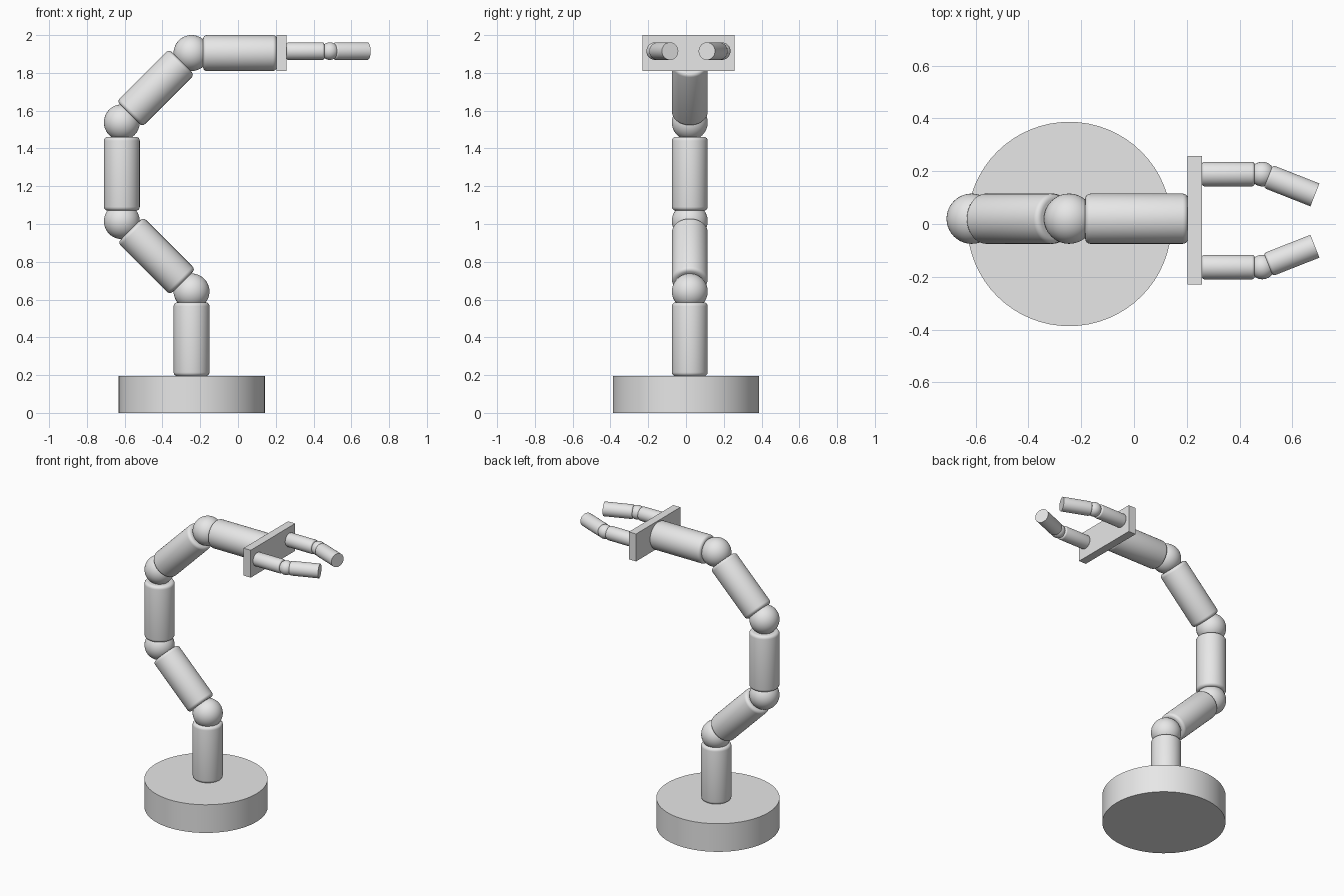
import bpy
import bmesh
import math
from mathutils import Vector, Matrix

cube = bpy.data.objects.get("Cube")
if cube:
    bpy.data.objects.remove(cube, do_unlink=True)

# Single light grey material
grey = bpy.data.materials.new("light_grey")
grey.use_nodes = True
grey.diffuse_color = (0.8, 0.8, 0.8, 1)
grey.node_tree.nodes["Principled BSDF"].inputs["Base Color"].default_value = (0.8, 0.8, 0.8, 1)


def finish(name, bm, loc, smooth=True):
    mesh = bpy.data.meshes.new(name)
    bm.to_mesh(mesh)
    bm.free()
    mesh.materials.append(grey)
    obj = bpy.data.objects.new(name, mesh)
    bpy.context.collection.objects.link(obj)
    obj.location = loc
    if smooth:
        bpy.ops.object.select_all(action="DESELECT")
        obj.select_set(True)
        bpy.context.view_layer.objects.active = obj
        bpy.ops.object.shade_smooth_by_angle(angle=math.radians(35))
    return obj


def rod(name, center, direction, length, radius, bevel=0.0, both_ends=True):
    """Cylinder along a direction, with rounded rims (start rim only if not both_ends)."""
    bm = bmesh.new()
    bmesh.ops.create_cone(bm, cap_ends=True, segments=64, radius1=radius,
                          radius2=radius, depth=length)
    if bevel:
        rims = [e for e in bm.edges
                if abs(e.verts[0].co.z - e.verts[1].co.z) < 1e-5
                and (both_ends or e.verts[0].co.z < 0)]
        bmesh.ops.bevel(bm, geom=rims, offset=bevel, segments=4, profile=0.5,
                        affect="EDGES")
    turn = Vector(direction).to_track_quat("Z", "Y").to_matrix().to_4x4()
    bmesh.ops.transform(bm, matrix=turn, verts=bm.verts)
    return finish(name, bm, center)


def ball(name, center, radius):
    bm = bmesh.new()
    bmesh.ops.create_uvsphere(bm, u_segments=48, v_segments=24, radius=radius)
    return finish(name, bm, center)


ARM_R, ARM_L, ARM_Y = 0.095, 0.39, 0.02
UP, RIGHT = (0, 0, 1), (1, 0, 0)

# Round base
rod("base", (-0.245, 0, 0.0975), UP, 0.195, 0.387)

# Arm segments, bottom to top: name, x, z, direction
for name, x, z, d in [
    ("column", -0.246, 0.39, UP),
    ("lower_arm", -0.431, 0.831, (-1, 0, 1)),
    ("middle_arm", -0.615, 1.266, UP),
    ("upper_arm", -0.436, 1.72, (1, 0, 1)),
    ("forearm", 0.01, 1.905, RIGHT),
]:
    rod(name, (x, ARM_Y, z), d, ARM_L, ARM_R, 0.02)

# Ball joints between the segments
for name, x, z in [
    ("base_joint", -0.246, 0.643),
    ("elbow_joint", -0.615, 1.015),
    ("shoulder_joint", -0.615, 1.538),
    ("wrist_joint", -0.246, 1.905),
]:
    ball(name, (x, ARM_Y, z), ARM_R)

# Gripper plate
bm = bmesh.new()
bmesh.ops.create_cube(bm, size=1, matrix=Matrix.Diagonal((0.055, 0.486, 0.19, 1)))
finish("gripper_plate", bm, (0.2305, 0.014, 1.905), smooth=False)

# Two fingers, bent towards each other
FZ, FR = 1.915, 0.0465
bend = math.radians(21.5)
for side, y, s in [("left", 0.189, 1), ("right", -0.163, -1)]:
    rod(f"{side}_finger_base", (0.357, y, FZ), RIGHT, 0.2, FR, 0.01)
    ball(f"{side}_finger_joint", (0.486, y, FZ), FR)
    rod(f"{side}_finger_tip", (0.597, y - s * 0.044, FZ),
        (math.cos(bend), -s * math.sin(bend), 0), 0.19, FR, 0.01, both_ends=False)
